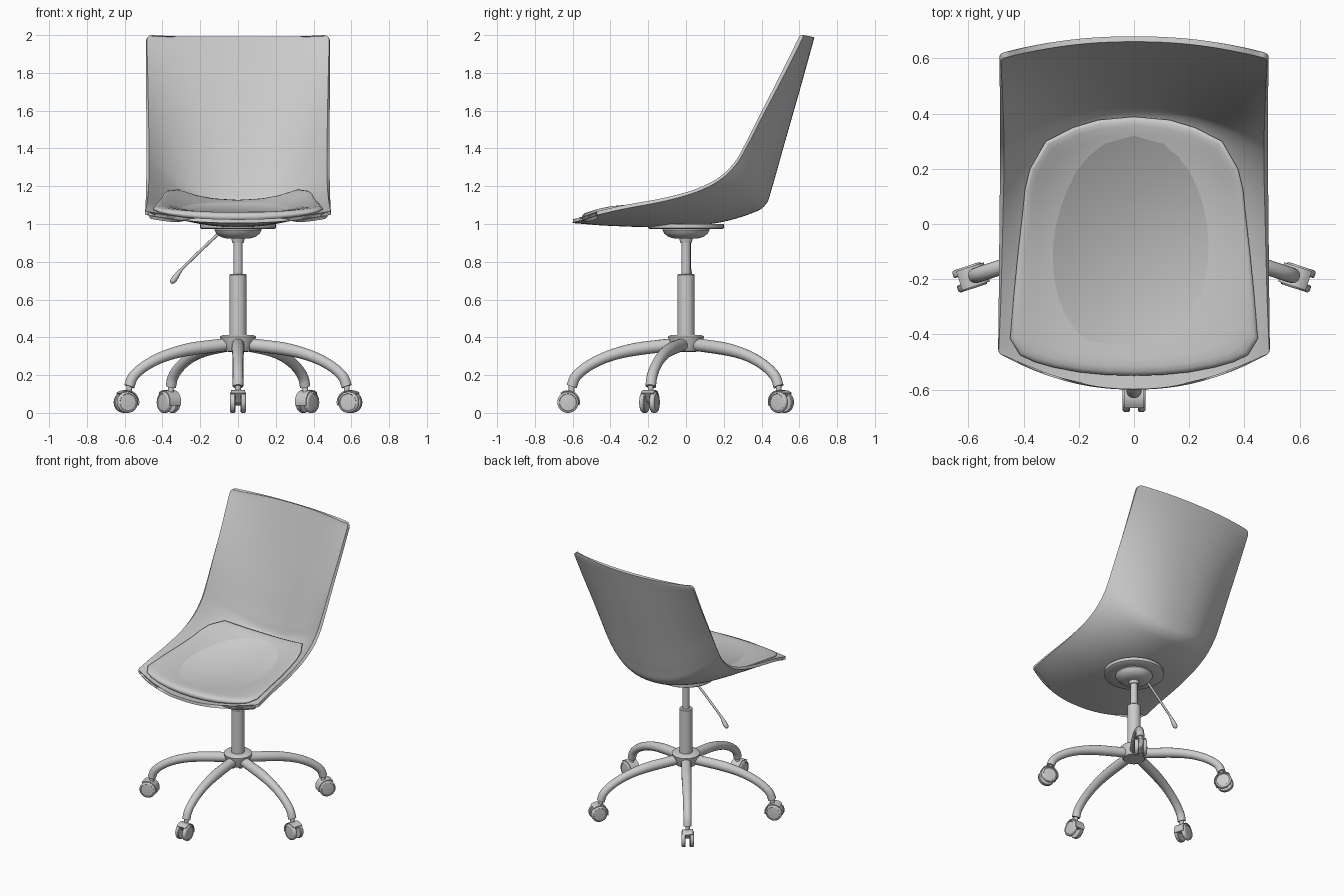
import bpy, math
from mathutils import Vector, Matrix
from mathutils.bvhtree import BVHTree

if "Cube" in bpy.data.objects:
    bpy.data.objects.remove(bpy.data.objects["Cube"])


def spline(pts, t):
    """Catmull-Rom through pts, t in 0..1."""
    n = len(pts) - 1
    i = min(int(t * n), n - 1)
    f = t * n - i
    P = [Vector(p) for p in pts]
    b, c = P[i], P[i + 1]
    a = P[i - 1] if i > 0 else 2 * b - c
    d = P[i + 2] if i + 2 <= n else 2 * c - b
    return 0.5 * (2 * b + (c - a) * f + (2 * a - 5 * b + 4 * c - d) * f ** 2
                  + (3 * b - a - 3 * c + d) * f ** 3)


def make(name, verts, faces, solid=0, angle=40):
    me = bpy.data.meshes.new(name)
    me.from_pydata([tuple(v) for v in verts], [], faces)
    ob = bpy.data.objects.new(name, me)
    bpy.context.collection.objects.link(ob)
    bpy.ops.object.select_all(action='DESELECT')
    ob.select_set(True)
    bpy.context.view_layer.objects.active = ob
    if solid:
        m = ob.modifiers.new("thickness", 'SOLIDIFY')
        m.thickness, m.offset = solid, 1
        bpy.ops.object.modifier_apply(modifier=m.name)
    bpy.ops.object.shade_smooth_by_angle(angle=math.radians(angle))
    return ob


def skin(rings, cap=True):
    """Join equal closed rings of points with quads, cap both ends."""
    n = len(rings[0])
    verts = [v for r in rings for v in r]
    faces = [(i * n + j, i * n + (j + 1) % n, (i + 1) * n + (j + 1) % n, (i + 1) * n + j)
             for i in range(len(rings) - 1) for j in range(n)]
    if cap:
        faces += [tuple(reversed(range(n))), tuple(range(len(verts) - n, len(verts)))]
    return verts, faces


def lathe(name, profile, segs=40, mat=Matrix()):
    rings = [[mat @ Vector((r * math.cos(a), r * math.sin(a), z))
              for a in (2 * math.pi * k / segs for k in range(segs))] for r, z in profile]
    return make(name, *skin(rings))


def tube(name, pts, mat, steps=24, segs=16, flat=None):
    """Sweep along (r, z, radius) points lying in the local x-z plane."""
    rings = []
    for i in range(steps + 1):
        t = i / steps
        p = spline(pts, t)
        d = spline(pts, min(1, t + .01)) - spline(pts, max(0, t - .01))
        nrm = Vector((-d.y, 0, d.x)).normalized()
        c = Vector((p.x, 0, p.y))
        rings.append([mat @ (c + p.z * (nrm * math.cos(a) + Vector((0, -math.sin(a), 0))))
                      for a in (2 * math.pi * k / segs for k in range(segs))])
    return make(name, *skin(rings))


# Seat shell: centre-line and side-rim curves (y, z), blended across the width
centre = [(-.60, 1.005), (-.40, .99), (-.1, .983), (.15, 1.003), (.33, 1.05),
          (.42, 1.10), (.458, 1.20), (.52, 1.42), (.60, 1.70), (.68, 1.988)]
rim = [(-.48, 1.045), (-.33, 1.08), (-.12, 1.12), (.05, 1.168), (.175, 1.23),
       (.265, 1.315), (.325, 1.415), (.405, 1.57), (.515, 1.78), (.625, 2.0)]
ROWS, COLS, R, LENGTH = 84, 40, .035, 1.85
ts = [0, .0015, .004, .008, .013]
ts = ts + [.02 + .96 * i / ROWS for i in range(ROWS + 1)] + [1 - t for t in reversed(ts)]
verts = []
for t in ts:
    c, e = spline(centre, t), spline(rim, t)
    gap = max(0, R - min(t, 1 - t) * LENGTH)
    half = .493 - .008 * math.sin(math.pi * min(1, t * .8)) - (R - math.sqrt(R * R - gap * gap))
    for j in range(COLS + 1):
        u = 2 * j / COLS - 1
        p = c.lerp(e, abs(u) ** 2.2)
        verts.append(Vector((u * half, p.x, p.y)))
W = COLS + 1
faces = [(i * W + j, i * W + j + 1, (i + 1) * W + j + 1, (i + 1) * W + j)
         for i in range(len(ts) - 1) for j in range(COLS)]
make("seat_shell", verts, faces, solid=.02, angle=50)
shell = BVHTree.FromPolygons(verts, faces)

# Seat cushion: half outline mirrored, concentric rings laid on the shell
half = [(0, -.55), (.1, -.547), (.2, -.537), (.29, -.52), (.36, -.5), (.413, -.475),
        (.449, -.415), (.435, -.25), (.42, -.1), (.405, .03), (.395, .127), (.377, .2),
        (.319, .30), (.22, .35), (.13, .377), (0, .389)]
outline = half + [(-x, y) for x, y in reversed(half[1:-1])]
rings = []
for k, h in [(.975, 0), (.995, .2), (1, .4), (.993, .62), (.97, .82), (.93, .95),
             (.86, 1), (.7, 1.03), (.5, 1.05), (.3, 1.05), (.12, 1.05)]:
    ring = []
    for x, y in outline:
        px, py = x * k, -.08 + (y + .08) * k
        hit, nrm, _, _ = shell.ray_cast(Vector((px, py, 3)), Vector((0, 0, -1)))
        thick = .05 - .022 * (px / .44) ** 2
        ring.append(Vector((px, py, hit.z + .02 / max(.5, abs(nrm.z)) + thick * h - .003)))
    rings.append(ring)
make("seat_cushion", *skin(rings), angle=70)

# Mounting plate and bowl under the seat
lathe("mounting_plate", [(.12, 1.0), (.2, 1.0), (.2, .978), (.195, .974), (.12, .974)])
lathe("swivel_bowl", [(.12, .985), (.125, .968), (.115, .95), (.095, .933), (.065, .924),
                      (.035, .922), (.03, .90), (.02, .90)])

# Gas lift column
lathe("lift_rod", [(.024, .94), (.024, .70)], 24)
lathe("lift_tube", [(.026, .735), (.041, .735), (.045, .731), (.045, .38)], 32)

# Hub of the base
lathe("base_hub", [(.045, .413), (.085, .411), (.095, .403), (.092, .385), (.082, .36),
                   (.078, .335), (.07, .325), (.03, .322)])

# Height lever with a paddle end, on the -x side
lever = Matrix.Translation((0, .02, 0)) @ Matrix.Rotation(math.pi, 4, 'Z')
tube("height_lever", [(.08, .97, .008), (.15, .905, .008), (.22, .838, .008), (.30, .76, .008)],
     lever, 10, 10)
tube("lever_paddle", [(.298, .762, .008), (.315, .74, .012), (.335, .712, .016),
                      (.348, .694, .014), (.354, .686, .004)], lever, 12, 12)


# Five legs, each with a twin-wheel caster
leg_path = [(.05, .363, .034), (.15, .352, .034), (.26, .338, .034), (.36, .316, .031),
            (.45, .284, .029), (.53, .240, .028), (.585, .190, .028), (.605, .140, .028)]
CR, CZ = .625, .056
for k in range(5):
    turn = Matrix.Rotation(math.radians(-90 + 72 * k), 4, 'Z')
    tube(f"leg_{k + 1}", leg_path, turn)
    stem = turn @ Matrix.Translation((.606, 0, 0))
    lathe(f"caster_stem_{k + 1}", [(.015, .155), (.015, .10)], 16, stem)
    axle = turn @ Matrix.Translation((CR, 0, CZ)) @ Matrix.Rotation(math.pi / 2, 4, 'X')
    for side in (-1, 1):
        prof = [(.02, .014), (.052, .014), (.056, .018), (.056, .035), (.051, .041),
                (.046, .042), (.044, .039), (.02, .041)]
        if side < 0:
            prof = [(r, -z) for r, z in reversed(prof)]
        lathe(f"caster_wheel_{k + 1}_{'left' if side < 0 else 'right'}", prof, 28, axle)
    # curved hood over the wheels, plus the fin between them
    for name, inner, w, a0, a1 in (("hood", .058, .036, 50, 195), ("fin", .006, .015, 50, 195)):
        arc = [math.radians(a0 + (a1 - a0) * i / 14) for i in range(15)]
        rings = [[turn @ Vector((CR + r * math.cos(a), y, CZ + r * math.sin(a)))
                  for r, y in ((inner, -w), (.064, -w), (.064, w), (inner, w))] for a in arc]
        make(f"caster_{name}_{k + 1}", *skin(rings))
